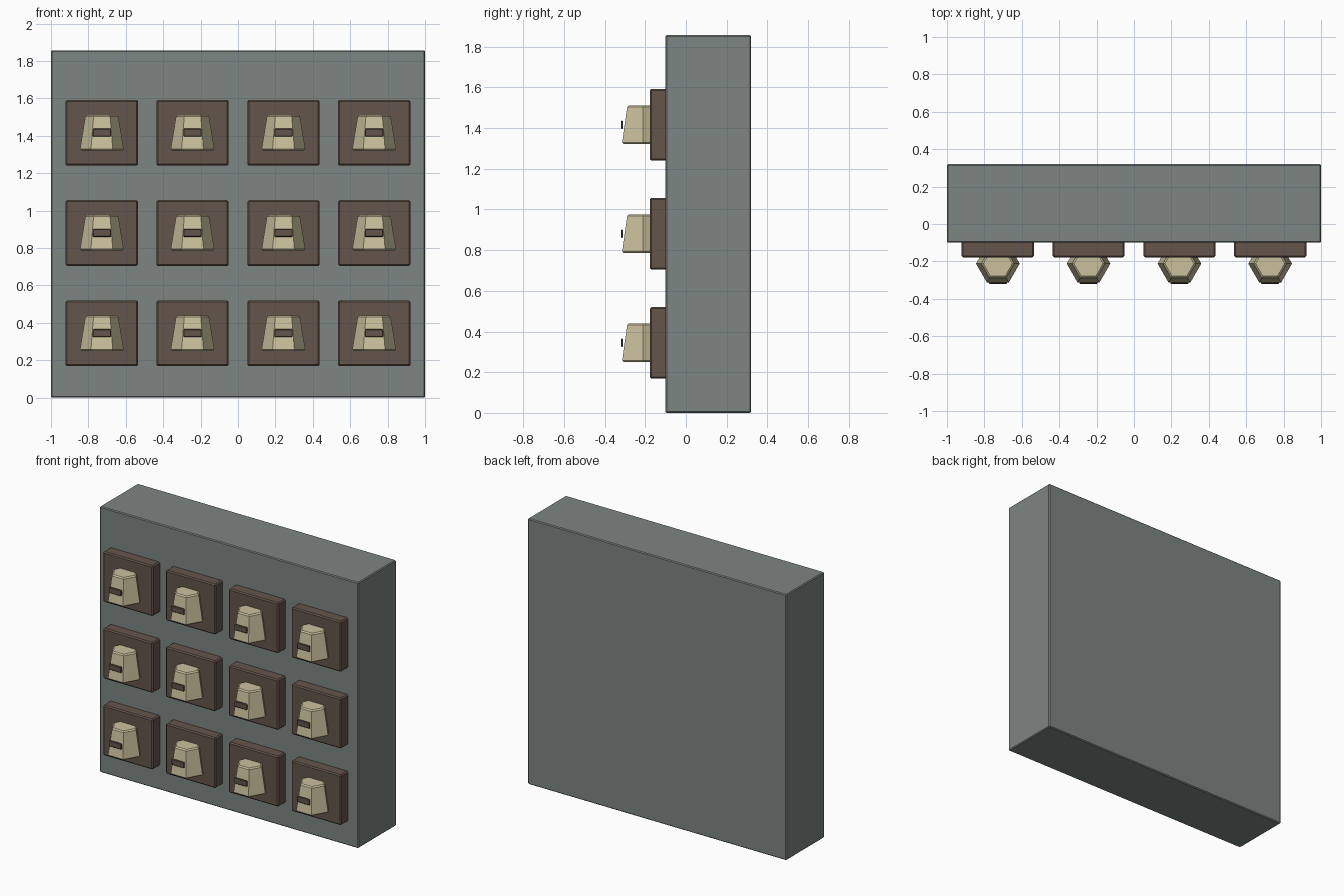
import bpy
from math import radians

if "Cube" in bpy.data.objects:
    bpy.data.objects.remove(bpy.data.objects["Cube"])


def material(name, rgb):
    m = bpy.data.materials.new(name)
    m.diffuse_color = (*rgb, 1)
    m.use_nodes = True
    m.node_tree.nodes["Principled BSDF"].inputs["Base Color"].default_value = m.diffuse_color
    return m


GREY = material("grey_green", (0.20, 0.235, 0.225))
BROWN = material("brown", (0.13, 0.09, 0.07))
CREAM = material("cream", (0.60, 0.53, 0.34))


def finish(name, mat, bevel):
    ob = bpy.context.object
    ob.name = name
    ob.data.materials.append(mat)
    mod = ob.modifiers.new("edge_bevel", 'BEVEL')
    mod.width = bevel
    mod.segments = 1
    mod.limit_method = 'ANGLE'
    mod.angle_limit = radians(70)   # leaves the hexagon's upright edges sharp
    return ob


def box(name, lo, hi, mat, bevel):
    bpy.ops.mesh.primitive_cube_add(size=1, location=[(a + b) / 2 for a, b in zip(lo, hi)])
    ob = bpy.context.object
    ob.scale = [b - a for a, b in zip(lo, hi)]
    bpy.ops.object.transform_apply(location=False, rotation=False, scale=True)
    return finish(name, mat, bevel)


# Main slab
box("wall_block", (-1, -0.10, 0), (1, 0.32, 1.857), GREY, 0.006)

# Grid of plaques, each with a tapered hexagonal head and a dark slot bar
for row, z in enumerate((0.344, 0.880, 1.416)):
    for col, x in enumerate((-0.728, -0.243, 0.243, 0.728)):
        tag = f"_{row + 1}_{col + 1}"
        box("plaque" + tag, (x - 0.193, -0.178, z - 0.176),
            (x + 0.193, -0.09, z + 0.176), BROWN, 0.008)

        bpy.ops.mesh.primitive_cone_add(vertices=6, radius1=0.118, radius2=0.087, depth=0.19,
                                        location=(x, -0.212, z + 0.001),
                                        rotation=(0, 0, radians(30)))
        head = finish("hex_head" + tag, CREAM, 0.008)
        # Turn so a flat face looks forward with corners left and right
        corner = max(head.data.vertices, key=lambda v: v.co.x)
        head.rotation_euler.z = radians(30) if abs(corner.co.y) > 0.01 else 0

        box("slot_bar" + tag, (x - 0.049, -0.32, z - 0.02),
            (x + 0.049, -0.309, z + 0.022), BROWN, 0.004)
